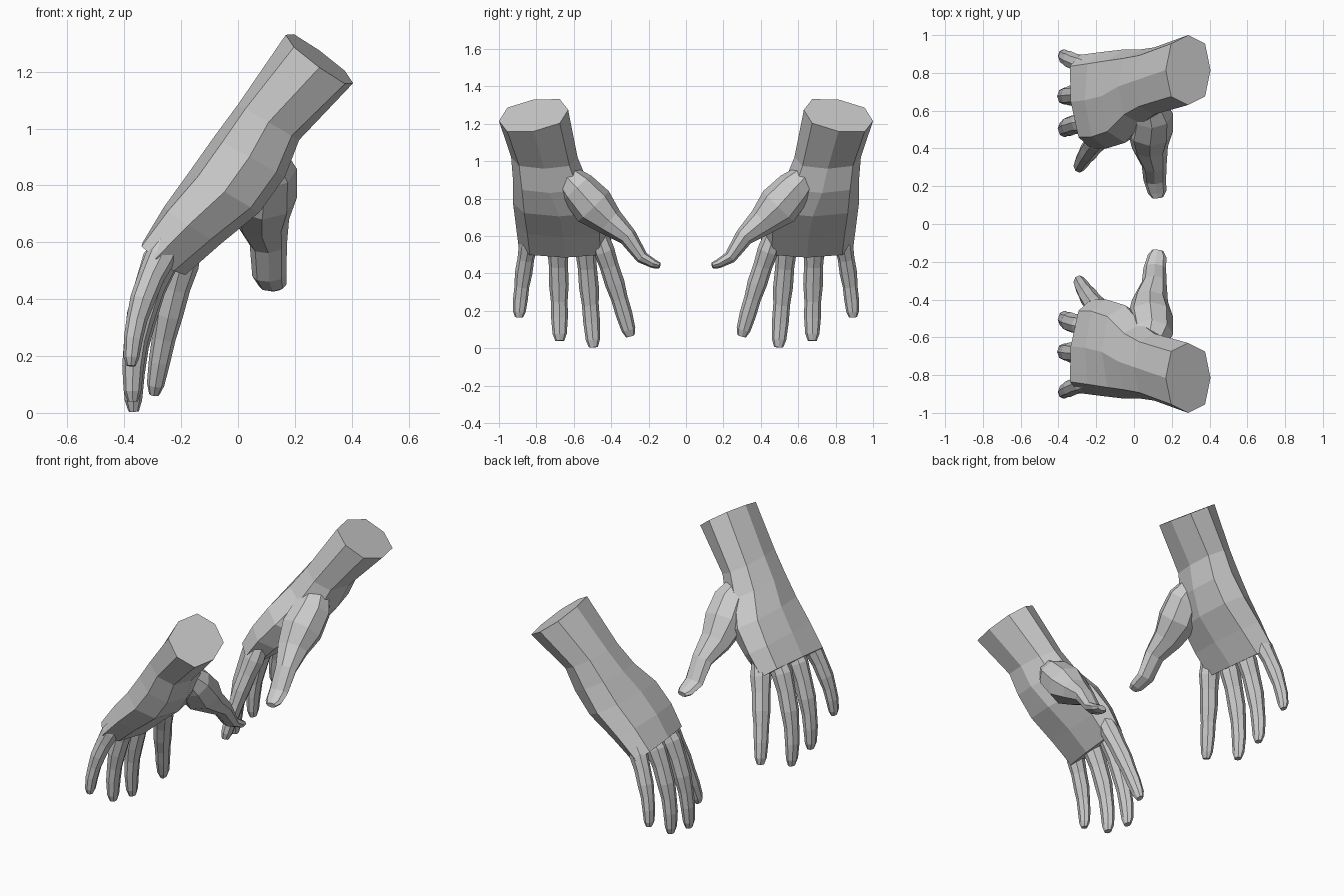
import bpy, bmesh, math
from mathutils import Vector

if "Cube" in bpy.data.objects:
    bpy.data.objects.remove(bpy.data.objects["Cube"])


def loft(name, rings):
    """Closed low-poly skin through equal-sized rings of points."""
    bm = bmesh.new()
    vs = [[bm.verts.new(p) for p in ring] for ring in rings]
    n = len(vs[0])
    for a, b in zip(vs, vs[1:]):
        for i in range(n):
            j = (i + 1) % n
            bm.faces.new((a[i], a[j], b[j], b[i]))
    bm.faces.new(vs[0])
    bm.faces.new(vs[-1])
    bmesh.ops.recalc_face_normals(bm, faces=bm.faces)
    me = bpy.data.meshes.new(name)
    bm.to_mesh(me)
    bm.free()
    ob = bpy.data.objects.new(name, me)
    bpy.context.collection.objects.link(ob)
    return ob


def oval(n, power=1.0):
    """Unit section; a power below 1 makes it boxier."""
    for k in range(n):
        c, s = math.cos(k * math.tau / n), math.sin(k * math.tau / n)
        yield (math.copysign(abs(c) ** power, c), math.copysign(abs(s) ** power, s))


def tube(name, pts, radii, side):
    """Tapered digit along pts; radii are (half width, half depth)."""
    rings = []
    for i, (p, (w, d)) in enumerate(zip(pts, radii)):
        t = (pts[min(i + 1, len(pts) - 1)] - pts[max(i - 1, 0)]).normalized()
        a = (side - t * side.dot(t)).normalized()
        b = t.cross(a)
        rings.append([p + a * w * u + b * d * v for u, v in oval(8)])
    return loft(name, rings)


def finger(name, base, middle, tip, scale=1.0):
    """Gently curled finger: a parabola through three points, shared taper."""
    a, m, b = Vector(base), Vector(middle), Vector(tip)
    c = 2 * m - (a + b) / 2
    steps = (0, .22, .36, .52, .66, .8, .94, 1)
    widths = (.045, .057, .051, .053, .045, .045, .038, .024)
    depths = (.035, .062, .053, .05, .042, .038, .031, .018)
    pts = [a * (1 - t) ** 2 + c * 2 * t * (1 - t) + b * t * t for t in steps]
    return tube(name, pts, [(w * scale, d * scale) for w, d in zip(widths, depths)],
                Vector((0, 1, 0)))


# Forearm, wrist and palm: back (x, z), palm side (x, z), y range
stations = [
    ((.168, 1.33), (.405, 1.16), (.63, 1.0)),
    ((.0, 1.085), (.215, .96), (.58, .935)),
    ((-.085, .97), (.165, .83), (.53, .925)),
    ((-.17, .85), (.075, .705), (.43, .925)),
    ((-.26, .725), (-.06, .595), (.40, .91)),
    ((-.335, .60), (-.185, .485), (.40, .895)),
]
rings = []
for i, ((dx, dz), (px, pz), (y0, y1)) in enumerate(stations):
    slant_x = -.015 * max(0, i - 3)      # index side sits further in
    slant_z = -.03 if i == 0 else 0      # skewed cut at the forearm
    rings.append([((dx + px) / 2 + v * (dx - px) / 2 + u * slant_x,
                   (y0 + y1) / 2 + u * (y1 - y0) / 2,
                   (dz + pz) / 2 + v * (dz - pz) / 2 + u * slant_z)
                  for u, v in oval(8, .8)])
hand = loft("right_hand", rings)

# Fingers, rooted inside the palm
digits = [
    finger("index", (-.16, .485, .655), (-.24, .385, .36), (-.295, .298, .065)),
    finger("middle", (-.205, .55, .675), (-.335, .52, .34), (-.367, .495, .005)),
    finger("ring", (-.205, .69, .675), (-.338, .68, .355), (-.37, .675, .04)),
    finger("little", (-.205, .82, .665), (-.332, .867, .41), (-.376, .893, .165), .88),
]

# Thumb with its fleshy base
thumb = [(.07, .69, .97, .06, .05), (.095, .58, .855, .112, .10),
         (.085, .495, .76, .122, .115), (.085, .405, .675, .095, .078),
         (.107, .31, .595, .066, .05), (.11, .235, .485, .06, .034),
         (.122, .17, .45, .05, .024), (.125, .14, .442, .03, .016)]
digits.append(tube("thumb", [Vector(p[:3]) for p in thumb],
                   [p[3:] for p in thumb], Vector((1, 0, 0))))

# Fuse the digits to the palm
for d in digits:
    m = hand.modifiers.new(d.name, 'BOOLEAN')
    m.operation, m.solver, m.object = 'UNION', 'EXACT', d
bpy.context.view_layer.update()
fused = bpy.data.meshes.new_from_object(
    hand.evaluated_get(bpy.context.evaluated_depsgraph_get()))
hand.modifiers.clear()
hand.data = fused
for d in digits:
    bpy.data.objects.remove(d)

# Opposite hand, mirrored across y = 0
mirror = fused.copy()
for v in mirror.vertices:
    v.co.y = -v.co.y
mirror.flip_normals()
other = bpy.data.objects.new("left_hand", mirror)
bpy.context.collection.objects.link(other)
